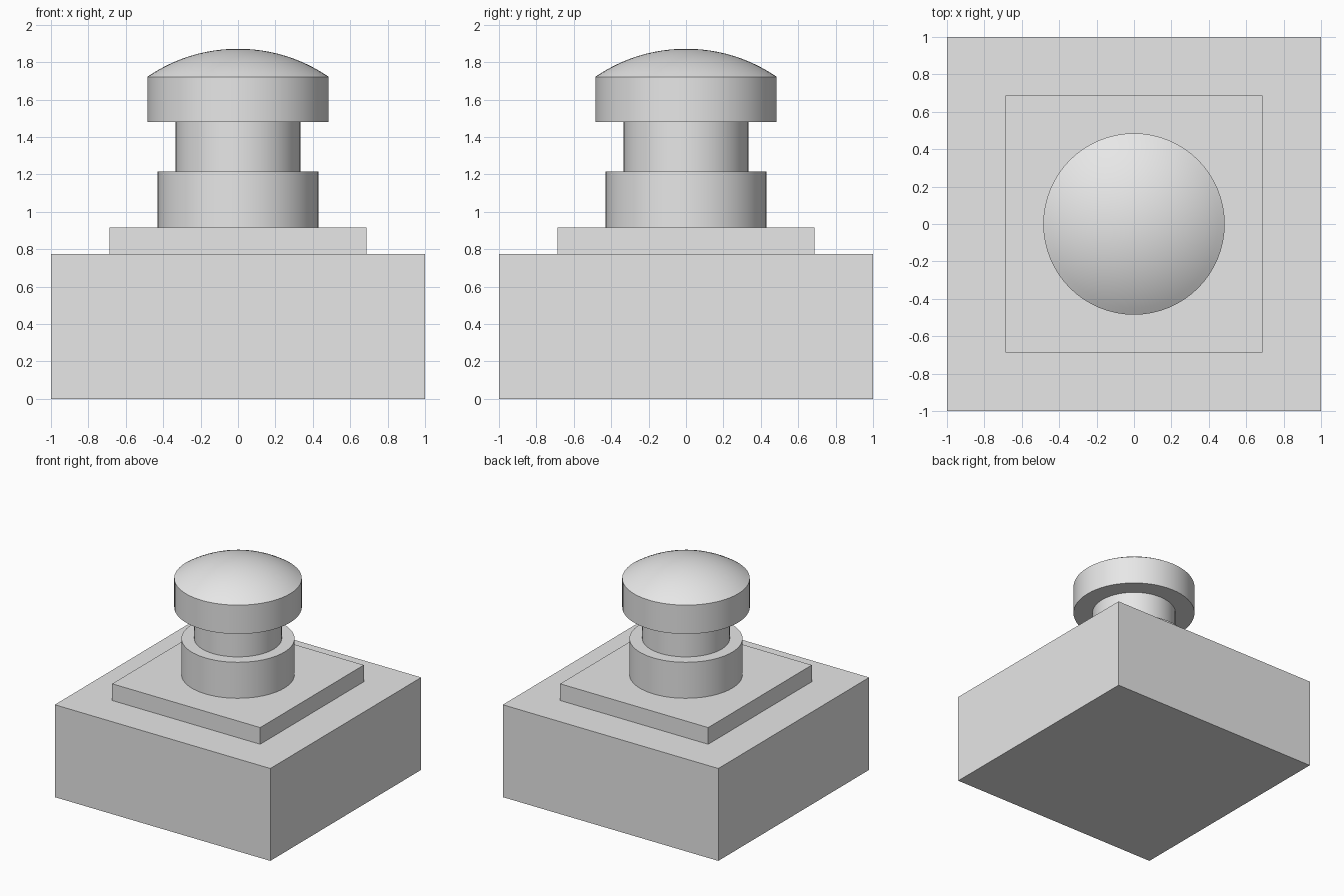
import bpy, bmesh
from math import sin, cos, asin, pi, radians

cube = bpy.data.objects.get("Cube")
if cube:
    bpy.data.objects.remove(cube, do_unlink=True)

# Single plain material
grey = bpy.data.materials.new("light_grey")
grey.use_nodes = True
colour = (0.8, 0.8, 0.8, 1)
grey.diffuse_color = colour
grey.node_tree.nodes["Principled BSDF"].inputs["Base Color"].default_value = colour


def finish(name, bm):
    bmesh.ops.recalc_face_normals(bm, faces=bm.faces)
    mesh = bpy.data.meshes.new(name)
    bm.to_mesh(mesh)
    bm.free()
    mesh.materials.append(grey)
    obj = bpy.data.objects.new(name, mesh)
    bpy.context.collection.objects.link(obj)
    return obj


def slab(name, half, z0, z1):
    bm = bmesh.new()
    bmesh.ops.create_cube(bm, size=1)
    bmesh.ops.scale(bm, vec=(2 * half, 2 * half, z1 - z0), verts=bm.verts)
    bmesh.ops.translate(bm, vec=(0, 0, (z0 + z1) / 2), verts=bm.verts)
    return finish(name, bm)


def turned(name, profile, sides=64):
    """Spin a (radius, height) profile about the z axis."""
    bm = bmesh.new()
    verts = [bm.verts.new((r, 0, z)) for r, z in profile]
    edges = [bm.edges.new(pair) for pair in zip(verts, verts[1:])]
    bmesh.ops.spin(bm, geom=verts + edges, cent=(0, 0, 0), axis=(0, 0, 1),
                   angle=2 * pi, steps=sides, use_duplicate=False)
    bmesh.ops.remove_doubles(bm, verts=bm.verts, dist=0.0001)
    obj = finish(name, bm)
    bpy.ops.object.select_all(action="DESELECT")
    obj.select_set(True)
    bpy.context.view_layer.objects.active = obj
    bpy.ops.object.shade_smooth_by_angle(angle=radians(30))
    return obj


def drum(name, radius, z0, z1):
    return turned(name, [(0, z0), (radius, z0), (radius, z1), (0, z1)])


# Square stepped base
slab("base_block", 1.0, 0, 0.775)
slab("base_step", 0.687, 0.775, 0.915)

# Round stem
drum("collar", 0.43, 0.915, 1.217)
drum("neck", 0.333, 1.217, 1.48)

# Wide cap with a shallow spherical dome
cap_r, rim_z, top_z = 0.485, 1.722, 1.872
rise = top_z - rim_z
ball = (cap_r ** 2 + rise ** 2) / (2 * rise)
spread = asin(cap_r / ball)
rings = 12
dome = [(ball * sin(spread * i / rings), top_z - ball + ball * cos(spread * i / rings))
        for i in range(rings, -1, -1)]
turned("domed_cap", [(0, 1.48), (cap_r, 1.48)] + dome)
